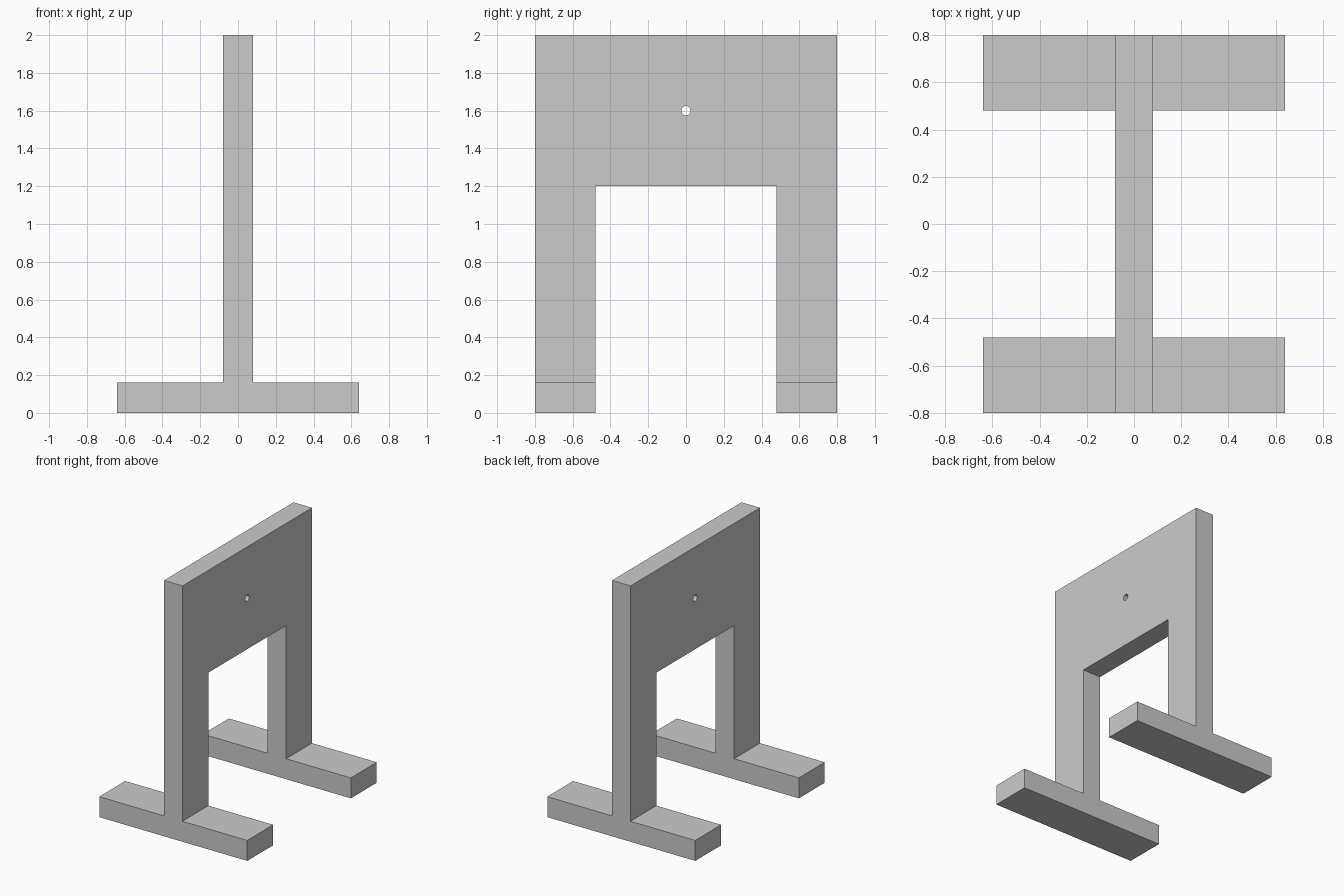
import bpy
import bmesh
import math

if "Cube" in bpy.data.objects:
    bpy.data.objects.remove(bpy.data.objects["Cube"])

THICK = 0.16           # plate thickness and foot height
OUT, INN = 0.80, 0.48  # outer and inner half widths of the arch


def finish(bm, name):
    bmesh.ops.recalc_face_normals(bm, faces=bm.faces)
    mesh = bpy.data.meshes.new(name)
    bm.to_mesh(mesh)
    bm.free()
    obj = bpy.data.objects.new(name, mesh)
    bpy.context.collection.objects.link(obj)
    return obj


# Arch plate: upside-down U profile in the YZ plane, extruded along x
profile = [(-OUT, THICK), (-INN, THICK), (-INN, 1.2), (INN, 1.2),
           (INN, THICK), (OUT, THICK), (OUT, 2.0), (-OUT, 2.0)]
bm = bmesh.new()
face = bm.faces.new([bm.verts.new((-THICK / 2, y, z)) for y, z in profile])
ext = bmesh.ops.extrude_face_region(bm, geom=[face])
bmesh.ops.translate(bm, vec=(THICK, 0, 0),
                    verts=[g for g in ext["geom"] if isinstance(g, bmesh.types.BMVert)])
arch = finish(bm, "arch_frame")

# Small pivot hole through the centre of the crossbeam
bpy.ops.mesh.primitive_cylinder_add(vertices=24, radius=0.025, depth=0.5,
                                    location=(0, 0, 1.6),
                                    rotation=(0, math.pi / 2, 0))
cutter = bpy.context.object
cutter.name = "hole_cutter"
cutter.hide_render = True
hole = arch.modifiers.new("pivot_hole", 'BOOLEAN')
hole.operation = 'DIFFERENCE'
hole.solver = 'EXACT'
hole.object = cutter
bpy.ops.object.select_all(action='DESELECT')
arch.select_set(True)
bpy.context.view_layer.objects.active = arch
bpy.ops.object.modifier_apply(modifier=hole.name)
bpy.data.objects.remove(cutter, do_unlink=True)
bpy.ops.object.shade_smooth_by_angle(angle=math.radians(30))

# Feet: one long block under each leg
for name, side in (("front_foot", -1), ("back_foot", 1)):
    bm = bmesh.new()
    bmesh.ops.create_cube(bm, size=1)
    bmesh.ops.scale(bm, vec=(1.28, OUT - INN, THICK), verts=bm.verts)
    bmesh.ops.translate(bm, vec=(0, side * (OUT + INN) / 2, THICK / 2), verts=bm.verts)
    finish(bm, name)
